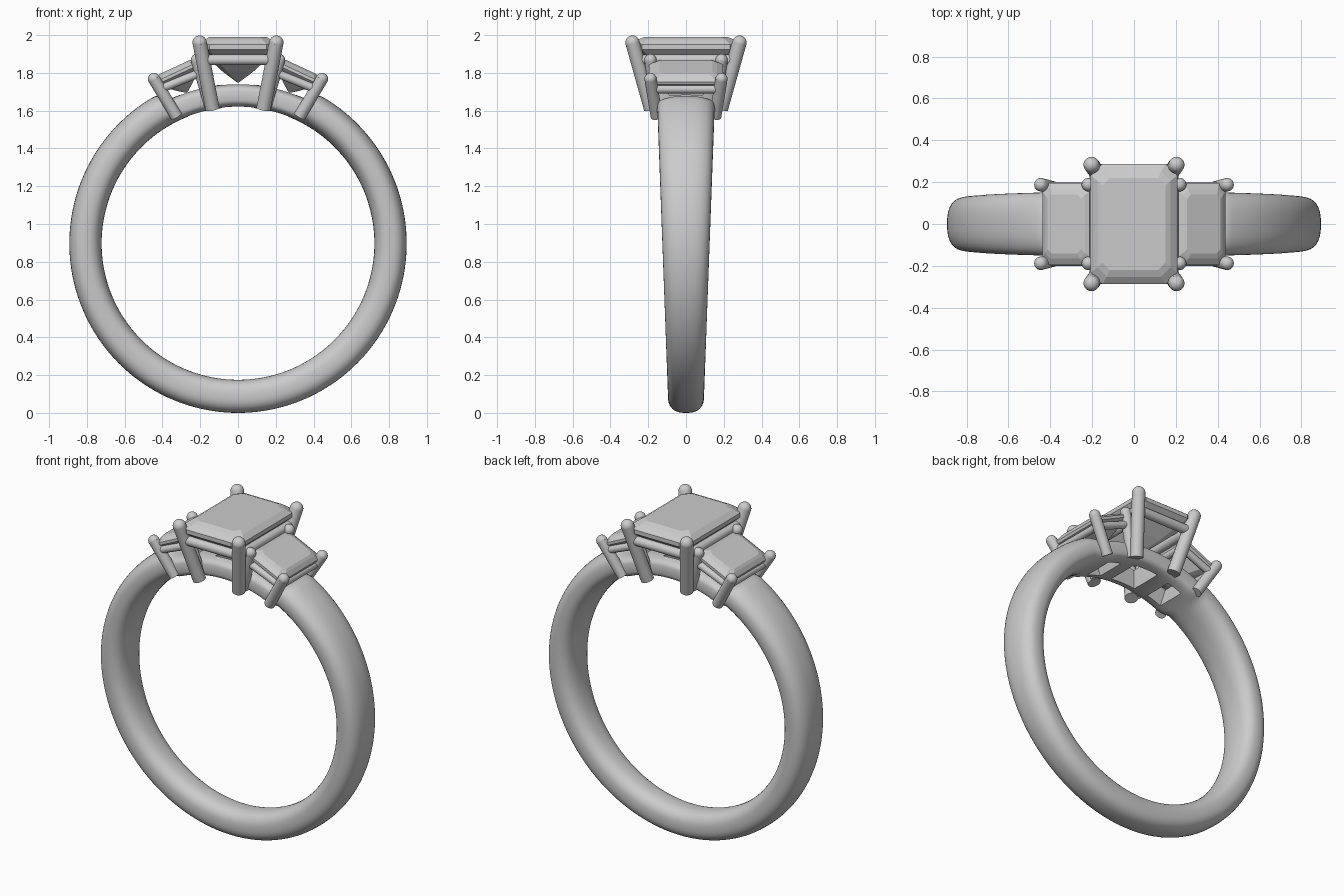
import bpy, bmesh
from math import sin, cos, pi, radians
from mathutils import Vector, Matrix

if "Cube" in bpy.data.objects:
    bpy.data.objects.remove(bpy.data.objects["Cube"])

CZ = 0.897      # height of the finger hole centre
R_IN = 0.722


def make(name, bm, smooth=None):
    bmesh.ops.recalc_face_normals(bm, faces=bm.faces)
    me = bpy.data.meshes.new(name)
    bm.to_mesh(me)
    bm.free()
    ob = bpy.data.objects.new(name, me)
    bpy.context.collection.objects.link(ob)
    if smooth:
        shade(ob, smooth)
    return ob


def shade(ob, angle):
    bpy.ops.object.select_all(action='DESELECT')
    ob.select_set(True)
    bpy.context.view_layer.objects.active = ob
    bpy.ops.object.shade_smooth_by_angle(angle=radians(angle))


def loft(bm, rings, closed):
    vs = [[bm.verts.new(p) for p in r] for r in rings]
    n = len(vs[0])
    for i in range(len(vs) if closed else len(vs) - 1):
        a, b = vs[i], vs[(i + 1) % len(vs)]
        for j in range(n):
            bm.faces.new((a[j], a[(j + 1) % n], b[(j + 1) % n], b[j]))
    if not closed:
        bm.faces.new(vs[0])
        bm.faces.new(vs[-1])


def rod(bm, top, bottom, r, dome=True):
    """Round wire between two points, with a domed tip."""
    top, bottom = Vector(top), Vector(bottom)
    d = top - bottom
    m = Matrix.Translation((top + bottom) / 2) @ d.to_track_quat('Z', 'Y').to_matrix().to_4x4()
    bmesh.ops.create_cone(bm, cap_ends=True, segments=24, radius1=r, radius2=r, depth=d.length, matrix=m)
    if dome:
        bmesh.ops.create_uvsphere(bm, u_segments=24, v_segments=12, radius=r,
                                  matrix=Matrix.Translation(top))


def basket(name, tops, bottoms, r, rail_t, rail_r):
    """Four prongs (listed in order round the stone) joined by a rail."""
    bm = bmesh.new()
    for t, b in zip(tops, bottoms):
        rod(bm, t, b, r)
    make(name + "_prongs", bm, 40)
    bm = bmesh.new()
    pts = [Vector(t).lerp(Vector(b), rail_t) for t, b in zip(tops, bottoms)]
    for i in range(4):
        rod(bm, pts[i], pts[(i + 1) % 4], rail_r)
    make(name + "_rail", bm, 40)


def stone(name, levels, matrix):
    """Step-cut stone: each level is height, half width, half depth, corner cut."""
    bm = bmesh.new()
    rings = []
    for z, x, y, c in levels:
        rings.append([matrix @ Vector(p) for p in (
            (x, y - c, z), (x - c, y, z), (c - x, y, z), (-x, y - c, z),
            (-x, c - y, z), (c - x, -y, z), (x - c, -y, z), (x, c - y, z))])
    loft(bm, rings, False)
    make(name, bm)


# Band: tapered width, lowered and boxier under the stones
bm = bmesh.new()
rings = []
N, M = 160, 40
for i in range(N):
    a = -pi + 2 * pi * i / N
    s = min(1, max(0, (0.52 - abs(a)) / 0.10))
    s = s * s * (3 - 2 * s)
    r_out = 0.897 - 0.004 * sin(a) ** 2 - 0.052 * s
    rc, h = (r_out + R_IN) / 2, (r_out - R_IN) / 2
    w = 0.092 + 0.037 * (CZ + rc * cos(a)) + 0.008 * s
    e = 2 / (2.5 + 1.5 * s)
    ring = []
    for j in range(M):
        t = 2 * pi * j / M
        c, d = cos(t), sin(t)
        r = rc + h * (1 if c > 0 else -1) * abs(c) ** e
        y = w * (1 if d > 0 else -1) * abs(d) ** e
        ring.append((r * sin(a), y, CZ + r * cos(a)))
    rings.append(ring)
loft(bm, rings, True)
band = make("band", bm)

# Windows through the band under each stone
bm = bmesh.new()
for ang, hx, hy in ((0, 0.085, 0.10), (0.31, 0.05, 0.09), (-0.31, 0.05, 0.09)):
    m = Matrix.Translation((0, 0, CZ)) @ Matrix.Rotation(ang, 4, 'Y') @ Matrix.Translation((0, 0, 0.8))
    bmesh.ops.create_cube(bm, size=1, matrix=m @ Matrix.Diagonal((2 * hx, 2 * hy, 0.4, 1)))
cutter = make("window_cutter", bm)
cutter.hide_render = True
mod = band.modifiers.new("windows", 'BOOLEAN')
mod.object = cutter
mod.solver = 'EXACT'
bpy.context.view_layer.objects.active = band
bpy.ops.object.modifier_apply(modifier="windows")
bpy.data.objects.remove(cutter)
shade(band, 40)

# Centre stone and its basket
stone("centre_stone", [
    (1.99, 0.150, 0.220, 0.035), (1.977, 0.175, 0.252, 0.045), (1.95, 0.207, 0.287, 0.055),
    (1.925, 0.207, 0.287, 0.055), (1.87, 0.150, 0.220, 0.04), (1.81, 0.085, 0.150, 0.025),
    (1.75, 0.006, 0.070, 0.003)], Matrix())
corners = ((1, 1), (-1, 1), (-1, -1), (1, -1))
basket("centre",
       [(0.203 * i, 0.283 * j, 1.96) for i, j in corners],
       [(0.135 * i, 0.185 * j, 1.61) for i, j in corners], 0.038, 0.26, 0.028)

# Side stones and baskets, tilted outwards
for s, side in ((-1, "left"), (1, "right")):
    m = Matrix.Translation((0.332 * s, 0, 1.828)) @ Matrix.Rotation(radians(25) * s, 4, 'Y')
    stone(side + "_stone", [
        (0.004, 0.088, 0.140, 0.02), (-0.005, 0.105, 0.165, 0.027), (-0.024, 0.128, 0.195, 0.035),
        (-0.040, 0.128, 0.195, 0.035), (-0.08, 0.085, 0.145, 0.025), (-0.115, 0.045, 0.10, 0.015),
        (-0.145, 0.004, 0.06, 0.002)], m)
    basket(side,
           [((0.445 if i > 0 else 0.218) * s, 0.188 * j, 1.768 if i > 0 else 1.868) for i, j in corners],
           [((0.325 if i > 0 else 0.145) * s, 0.155 * j, 1.568 if i > 0 else 1.62) for i, j in corners],
           0.032, 0.27, 0.022)
